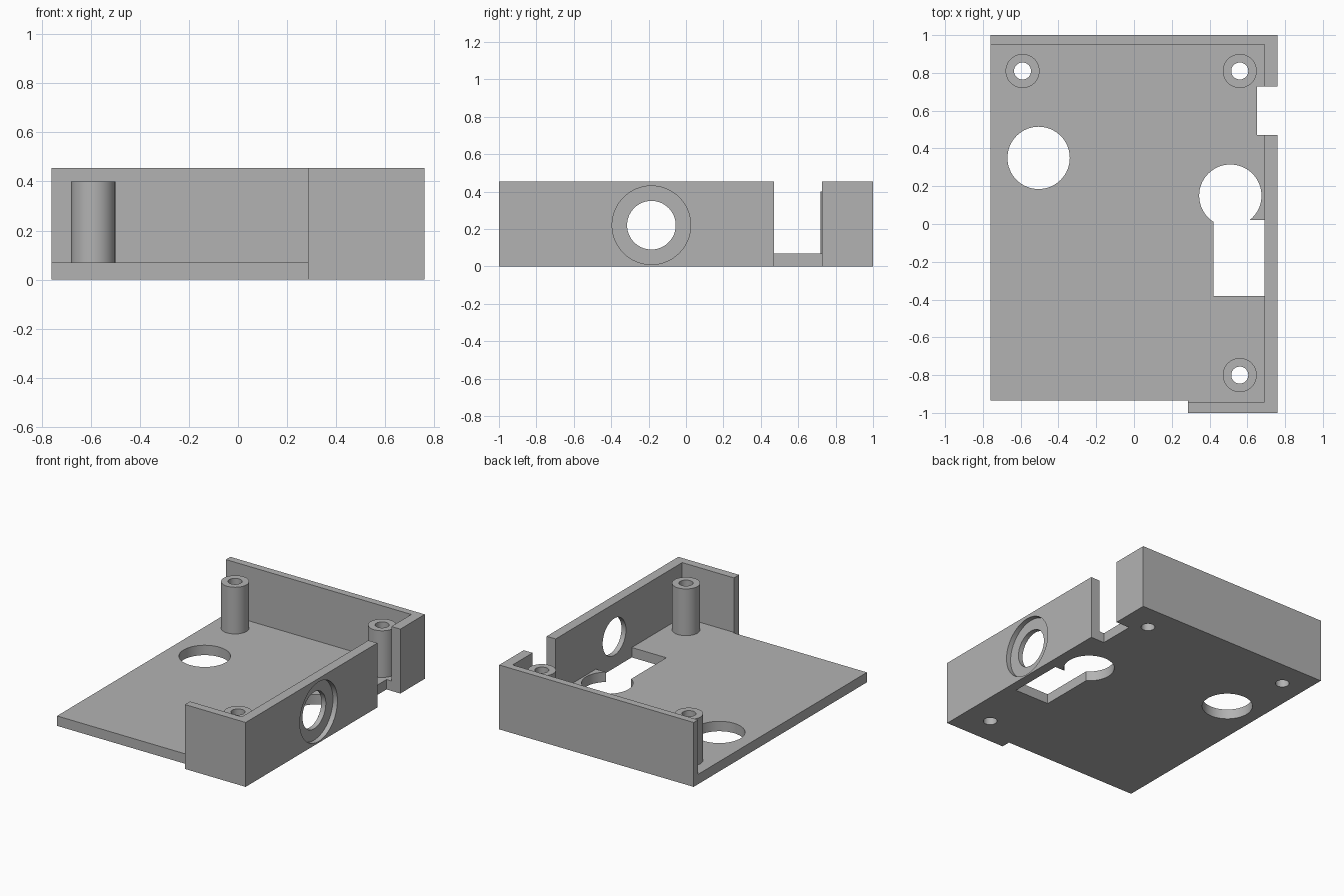
import bpy
import math
from mathutils import Vector

cube = bpy.data.objects.get("Cube")
if cube:
    bpy.data.objects.remove(cube, do_unlink=True)

HEIGHT, FLOOR = 0.455, 0.07
HALF_X = 0.76
POST_TOP = 0.4
POSTS = [(-0.59, 0.81), (0.56, 0.81), (0.56, -0.8)]

grey = bpy.data.materials.new("plain grey")
grey.use_nodes = True
colour = (0.448, 0.448, 0.448, 1)
grey.diffuse_color = colour
grey.node_tree.nodes["Principled BSDF"].inputs["Base Color"].default_value = colour


def box(name, low, high):
    low, high = Vector(low), Vector(high)
    bpy.ops.mesh.primitive_cube_add(size=1, location=(low + high) / 2)
    obj = bpy.context.object
    obj.name = name
    obj.scale = high - low
    bpy.ops.object.transform_apply(location=True, scale=True)
    obj.data.materials.append(grey)
    return obj


def cylinder(name, radius, start, end):
    start, end = Vector(start), Vector(end)
    axis = end - start
    bpy.ops.mesh.primitive_cylinder_add(
        vertices=64, radius=radius, depth=axis.length, location=(start + end) / 2,
        rotation=axis.to_track_quat("Z", "Y").to_euler())
    obj = bpy.context.object
    obj.name = name
    bpy.ops.object.transform_apply(location=True, rotation=True)
    obj.data.materials.append(grey)
    return obj


def combine(target, tool, operation):
    mod = target.modifiers.new(tool.name, "BOOLEAN")
    mod.object, mod.operation, mod.solver = tool, operation, "EXACT"
    bpy.context.view_layer.objects.active = target
    bpy.ops.object.modifier_apply(modifier=mod.name)
    bpy.data.objects.remove(tool, do_unlink=True)


# Floor plate with the ledge under the short front wall, and three walls
case = box("open_case", (-HALF_X, -0.935, 0), (HALF_X, 1, FLOOR))
solids = [
    box("front_ledge", (0.285, -1, 0), (HALF_X, -0.9, FLOOR)),
    box("back_wall", (-HALF_X, 0.95, 0), (HALF_X, 1, HEIGHT)),
    box("side_wall", (0.69, -1, 0), (HALF_X, 1, HEIGHT)),
    box("front_wall", (0.285, -1, 0), (HALF_X, -0.943, HEIGHT)),
]
# Screw posts
for x, y in POSTS:
    solids.append(cylinder("screw_post", 0.09, (x, y, 0.03), (x, y, POST_TOP)))
for solid in solids:
    combine(case, solid, "UNION")

# Floor openings: round hole and keyhole
cutters = [
    cylinder("round_hole", 0.165, (-0.505, 0.35, -0.1), (-0.505, 0.35, 0.2)),
    cylinder("keyhole_round", 0.165, (0.51, 0.15, -0.1), (0.51, 0.15, 0.2)),
    box("keyhole_slot", (0.42, -0.38, -0.1), (0.69, 0.02, 0.2)),
    # Notch through the side wall and floor edge
    box("side_notch", (0.652, 0.47, -0.1), (1, 0.727, 1)),
    # Counterbored port in the side wall
    cylinder("port", 0.13, (0.6, -0.185, 0.22), (0.9, -0.185, 0.22)),
    cylinder("port_recess", 0.21, (0.725, -0.185, 0.22), (0.9, -0.185, 0.22)),
]
# Screw holes through posts and floor
for x, y in POSTS:
    cutters.append(cylinder("screw_hole", 0.045, (x, y, -0.1), (x, y, 0.6)))
for cutter in cutters:
    combine(case, cutter, "DIFFERENCE")

bpy.ops.object.select_all(action="DESELECT")
case.select_set(True)
bpy.context.view_layer.objects.active = case
bpy.ops.object.shade_smooth_by_angle(angle=math.radians(30))
